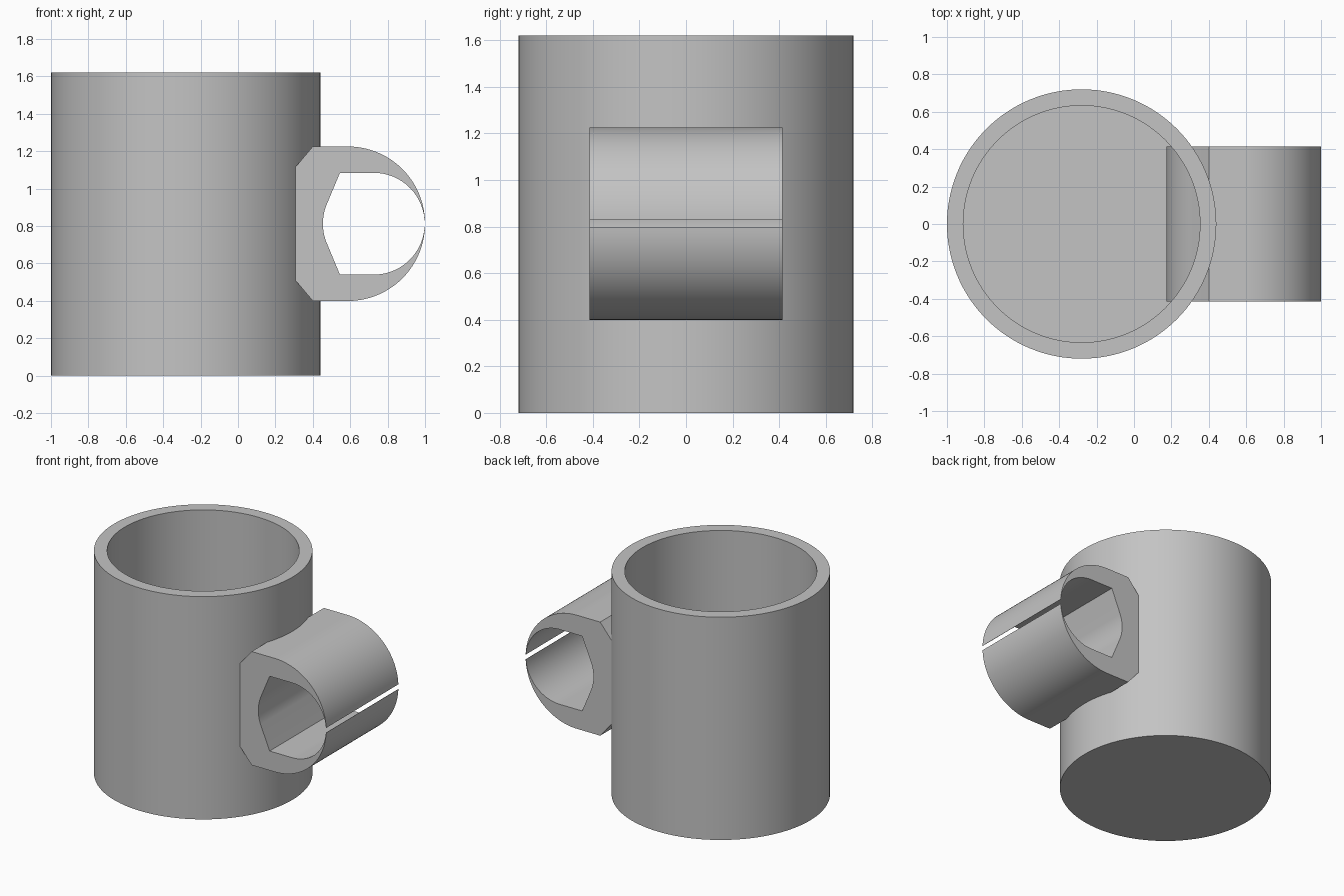
import bpy, bmesh
from math import asin, cos, sin, radians, degrees, pi

if "Cube" in bpy.data.objects:
    bpy.data.objects.remove(bpy.data.objects["Cube"])

# Single grey plastic
grey = bpy.data.materials.new("plain_grey")
grey.use_nodes = True
colour = (0.55, 0.55, 0.55, 1)
grey.diffuse_color = colour
grey.node_tree.nodes["Principled BSDF"].inputs["Base Color"].default_value = colour


def finish(bm, name):
    bmesh.ops.recalc_face_normals(bm, faces=bm.faces)
    mesh = bpy.data.meshes.new(name)
    bm.to_mesh(mesh)
    bm.free()
    obj = bpy.data.objects.new(name, mesh)
    bpy.context.collection.objects.link(obj)
    mesh.materials.append(grey)
    bpy.ops.object.select_all(action="DESELECT")
    obj.select_set(True)
    bpy.context.view_layer.objects.active = obj
    bpy.ops.object.shade_smooth_by_angle(angle=radians(20))
    return obj


def arc(cx, cz, r, start, end, steps):
    angles = [radians(start + (end - start) * i / steps) for i in range(steps + 1)]
    return [(cx + r * cos(a), cz + r * sin(a)) for a in angles]


# Cup: wall and floor profile turned about the vertical axis
CUP_X, OUTER, INNER, HEIGHT, FLOOR = -0.28, 0.72, 0.633, 1.62, 0.087
bm = bmesh.new()
profile = [(0, 0), (OUTER, 0), (OUTER, HEIGHT), (INNER, HEIGHT), (INNER, FLOOR), (0, FLOOR)]
verts = [bm.verts.new((CUP_X + r, 0, z)) for r, z in profile]
edges = [bm.edges.new(pair) for pair in zip(verts, verts[1:])]
bmesh.ops.spin(bm, geom=verts + edges, cent=(CUP_X, 0, 0), axis=(0, 0, 1),
               angle=2 * pi, steps=128)
bmesh.ops.remove_doubles(bm, verts=bm.verts, dist=1e-4)
finish(bm, "cup")

# Clip: slotted ring with a squared-off root, sunk into the cup wall
MID, HALF_GAP, HALF_WIDTH = 0.8125, 0.0175, 0.415
RO, RI, XO, XI = 0.413, 0.272, 0.587, 0.726
tip_out, tip_in = degrees(asin(HALF_GAP / RO)), degrees(asin(HALF_GAP / RI))
outline = (arc(XO, MID, RO, tip_out, 90, 32)
           + [(0.40, MID + RO)]
           + arc(XO, MID, RO, 132, 228, 32)
           + [(0.40, MID - RO)]
           + arc(XO, MID, RO, 270, 360 - tip_out, 32)
           + arc(XI, MID, RI, 360 - tip_in, 270, 32)
           + [(0.545, MID - RI)]
           + arc(XI, MID, RI, 201, 159, 16)
           + [(0.545, MID + RI)]
           + arc(XI, MID, RI, 90, tip_in, 32))
bm = bmesh.new()
face = bm.faces.new([bm.verts.new((x, -HALF_WIDTH, z)) for x, z in outline])
result = bmesh.ops.extrude_face_region(bm, geom=[face], use_keep_orig=True)
moved = [g for g in result["geom"] if isinstance(g, bmesh.types.BMVert)]
bmesh.ops.translate(bm, verts=moved, vec=(0, 2 * HALF_WIDTH, 0))
finish(bm, "clip_ring")
